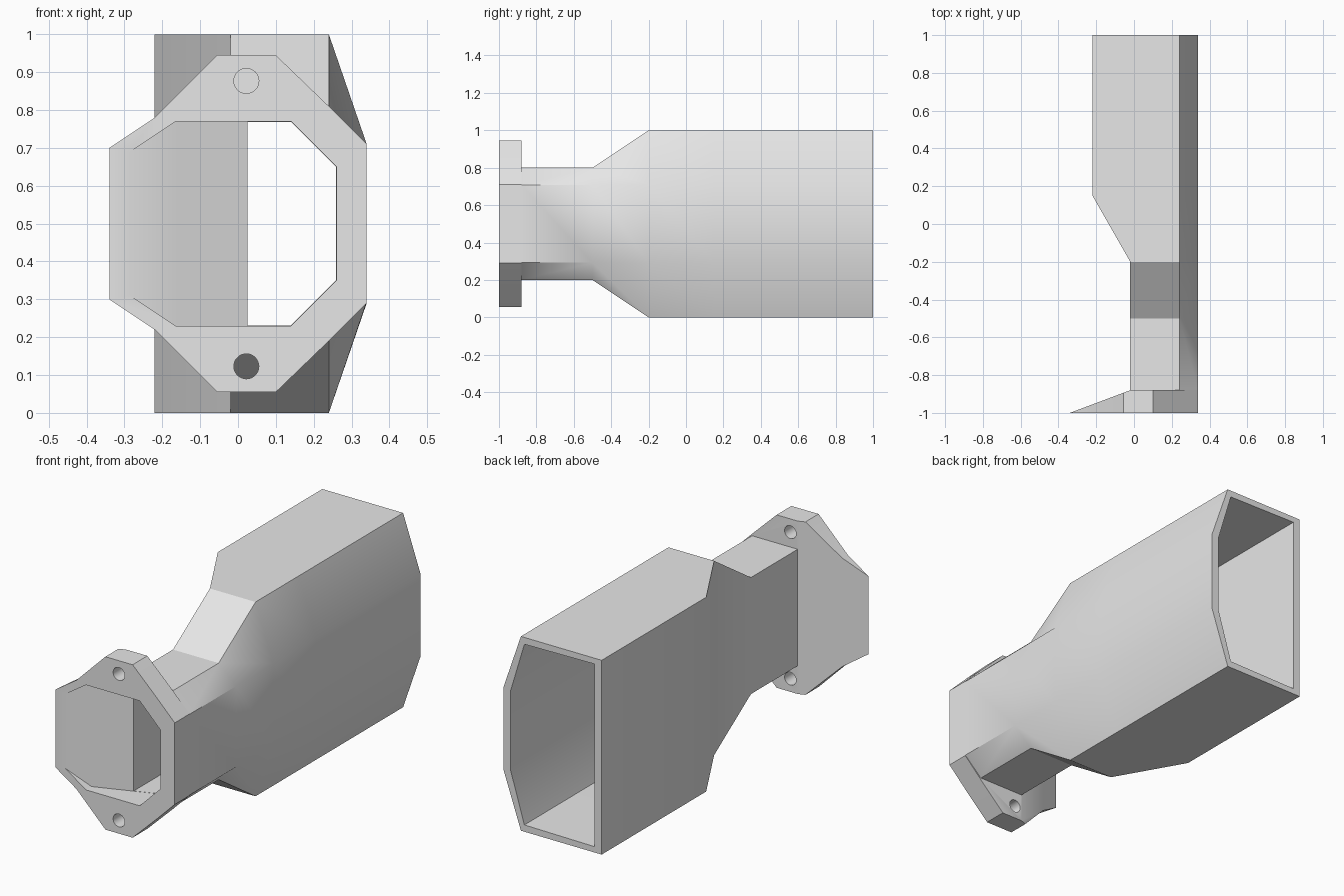
import bpy, bmesh, math
from mathutils import Matrix

cube = bpy.data.objects.get("Cube")
if cube:
    bpy.data.objects.remove(cube, do_unlink=True)

grey = bpy.data.materials.new("plain_grey")
grey.use_nodes = True
grey.diffuse_color = (0.8, 0.8, 0.8, 1)
grey.node_tree.nodes["Principled BSDF"].inputs["Base Color"].default_value = (0.8, 0.8, 0.8, 1)

MID = 0.5       # height of the horizontal symmetry plane
SLOPE = 0.375   # slant of the flange wing


def finish(bm, name):
    bmesh.ops.recalc_face_normals(bm, faces=bm.faces)
    mesh = bpy.data.meshes.new(name)
    bm.to_mesh(mesh)
    bm.free()
    mesh.materials.append(grey)
    obj = bpy.data.objects.new(name, mesh)
    bpy.context.collection.objects.link(obj)
    return obj


def loft(name, sections, slant_x=None):
    """Skin (y, upper half profile) sections; optionally slice off the slanted rear."""
    bm = bmesh.new()
    rings = []
    for y, half in sections:
        pts = [(x, MID + h) for x, h in half] + [(x, MID - h) for x, h in reversed(half)]
        rings.append([bm.verts.new((x, y, z)) for x, z in pts])
    n = len(rings[0])
    for a, b in zip(rings, rings[1:]):
        for i in range(n):
            j = (i + 1) % n
            bm.faces.new((a[i], a[j], b[j], b[i]))
    bm.faces.new(rings[0])
    bm.faces.new(rings[-1])
    if slant_x is not None:
        bmesh.ops.bisect_plane(bm, geom=bm.verts[:] + bm.edges[:] + bm.faces[:], dist=1e-5,
                               plane_co=(slant_x, -1, 0), plane_no=(-SLOPE, 1, 0),
                               clear_outer=True)
        bmesh.ops.holes_fill(bm, edges=[e for e in bm.edges if e.is_boundary])
    return finish(bm, name)


def combine(target, tool, operation):
    mod = target.modifiers.new(operation.lower(), 'BOOLEAN')
    mod.operation = operation
    mod.solver = 'EXACT'
    mod.object = tool
    tool.hide_render = True
    bpy.context.view_layer.objects.active = target
    bpy.ops.object.modifier_apply(modifier=mod.name)
    bpy.data.objects.remove(tool, do_unlink=True)


# Outer duct: narrow neck flaring up and down, then sideways
neck = [(-0.02, 0.3), (0.24, 0.3), (0.3395, 0.208)]
flare = [(-0.02, 0.5), (0.24, 0.5), (0.34, 0.21)]
body = [(-0.22, 0.5)] + flare[1:]
duct = loft("air_duct", [(-0.94, neck), (-0.5, neck), (-0.2, flare), (0.15, body), (1, body)])

# Mounting flange with a slanted wing
rim = [(-0.34, 0.2), (-0.22, 0.28), (-0.055, 0.445), (0.10, 0.445), (0.24, 0.31), (0.34, 0.21)]
flange = loft("flange", [(-1, rim), (-0.88, rim)], slant_x=-0.34)
combine(duct, flange, 'UNION')

# Hollow passage
neck_in = [(0.025, 0.269), (0.14, 0.269), (0.259, 0.15)]
flare_in = [(0.025, 0.47), (0.22, 0.465), (0.30, 0.2)]
body_in = [(-0.18, 0.47)] + flare_in[1:]
passage = loft("passage_cutter", [(-0.95, neck_in), (-0.5, neck_in), (-0.2, flare_in),
                                  (0.15, body_in), (1.05, body_in)])
combine(duct, passage, 'DIFFERENCE')

# Front mouth with an inner ramp
mouth_in = [(-0.315, 0.17), (-0.165, 0.27), (0.14, 0.27), (0.26, 0.15)]
mouth = loft("mouth_cutter", [(-1.05, mouth_in), (-0.7, mouth_in)], slant_x=-0.285)
combine(duct, mouth, 'DIFFERENCE')

# Bolt holes
for side in (-1, 1):
    bm = bmesh.new()
    bmesh.ops.create_cone(bm, cap_ends=True, segments=32, radius1=0.033, radius2=0.033, depth=0.3,
                          matrix=Matrix.Translation((0.022, -0.94, MID + side * 0.377))
                          @ Matrix.Rotation(math.pi / 2, 4, 'X'))
    combine(duct, finish(bm, "bolt_hole_cutter"), 'DIFFERENCE')

# Smooth the shallow creases, keep the rest sharp
bpy.ops.object.select_all(action='DESELECT')
duct.select_set(True)
bpy.context.view_layer.objects.active = duct
bpy.ops.object.shade_smooth_by_angle(angle=math.radians(30))
